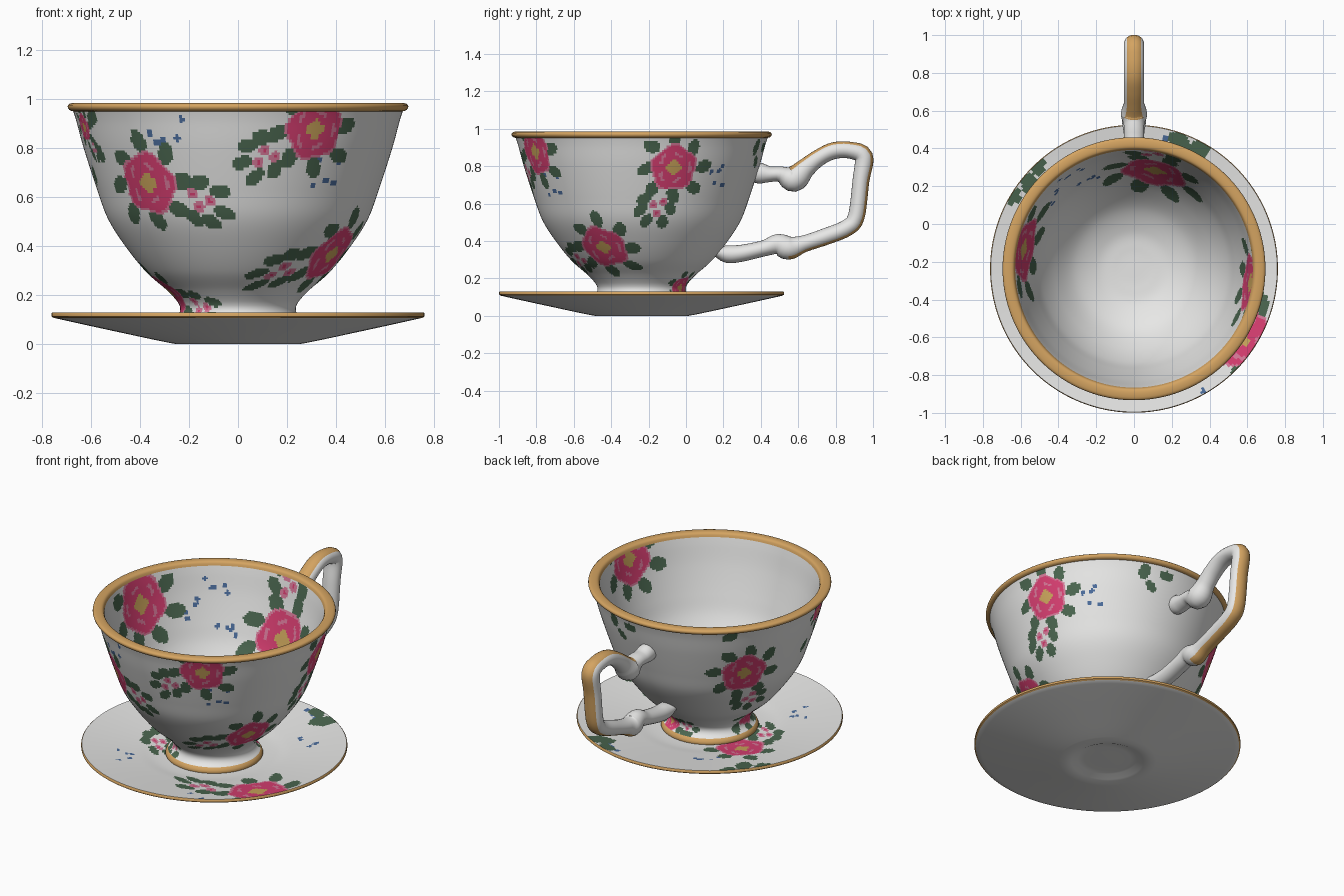
import bpy, bmesh, math, random
from math import sin, cos, atan2, hypot, radians, pi

cube = bpy.data.objects.get("Cube")
if cube:
    bpy.data.objects.remove(cube, do_unlink=True)
random.seed(4)
AXIS_Y = -0.237

# Colours
PALETTE = {
    "white_glaze": (0.83, 0.83, 0.82),
    "gold_trim": (0.66, 0.37, 0.12),
    "deep_pink": (0.70, 0.05, 0.17),
    "light_pink": (0.70, 0.20, 0.33),
    "leaf_green": (0.07, 0.135, 0.08),
    "pollen_yellow": (0.62, 0.39, 0.11),
    "dot_blue": (0.07, 0.15, 0.33),
}
WHITE, GOLD, DEEP, LIGHT, GREEN, YELLOW, BLUE = range(len(PALETTE))
materials = []
for label, rgb in PALETTE.items():
    mat = bpy.data.materials.new(label)
    mat.use_nodes = True
    mat.diffuse_color = (*rgb, 1)
    shader = mat.node_tree.nodes["Principled BSDF"]
    shader.inputs["Base Color"].default_value = (*rgb, 1)
    shader.inputs["Roughness"].default_value = 0.4
    materials.append(mat)


def smooth_path(points, step):
    """Catmull-Rom path through points, sampled about every step."""
    path = []
    ends = [points[0]] + list(points) + [points[-1]]
    for a, b, c, d in zip(ends, ends[1:], ends[2:], ends[3:]):
        n = max(1, math.ceil(math.dist(b, c) / step))
        for k in range(n):
            t = k / n
            path.append(tuple(
                q + t * ((r - p) + t * ((2 * p - 5 * q + 4 * r - s) + t * (3 * q - p - 3 * r + s))) / 2
                for p, q, r, s in zip(a, b, c, d)))
    return path + [tuple(points[-1])]


def grid_object(name, rings, colour, capped=False):
    """Skin closed rings of points; colour(i, j) picks the material."""
    bm = bmesh.new()
    rows = [[bm.verts.new(p) for p in ring] for ring in rings]
    count = len(rows[0])
    for i, (low, high) in enumerate(zip(rows, rows[1:])):
        for j in range(count):
            k = (j + 1) % count
            bm.faces.new((low[j], low[k], high[k], high[j])).material_index = colour(i, j)
    if capped:
        bm.faces.new(rows[0][::-1])
        bm.faces.new(rows[-1])
        bmesh.ops.recalc_face_normals(bm, faces=bm.faces)
    bmesh.ops.remove_doubles(bm, verts=bm.verts, dist=1e-5)
    mesh = bpy.data.meshes.new(name)
    bm.to_mesh(mesh)
    bm.free()
    for mat in materials:
        mesh.materials.append(mat)
    obj = bpy.data.objects.new(name, mesh)
    bpy.context.collection.objects.link(obj)
    bpy.ops.object.select_all(action='DESELECT')
    obj.select_set(True)
    bpy.context.view_layer.objects.active = obj
    bpy.ops.object.shade_smooth_by_angle(angle=radians(50))


def in_leaf(u, v, x, y, turn, length, width):
    du, dv = u - x, v - y
    along = du * cos(turn) + dv * sin(turn)
    across = dv * cos(turn) - du * sin(turn)
    return abs(along) < length and abs(across) < width * (1 - (along / length) ** 2) ** 0.6


BUDS = [(1.5, 0.2), (1.75, -0.15), (2.05, 0.15)]
SPRAY_LEAVES = [(1.65, -0.6), (2.15, -0.55), (2.5, -0.1), (2.3, 0.55), (1.65, 0.6)]


def bloom(u, v, aim):
    """Colour of a rose with leaves and a spray of buds, in units of its radius."""
    d, a = hypot(u, v), atan2(v, u)
    edge = 0.98 + 0.06 * cos(5 * a + aim)
    if d < 0.3 + 0.05 * cos(4 * a):
        return YELLOW
    if d < edge:
        vein = abs(d - 0.62 - 0.08 * cos(3 * a)) < 0.06 and cos(5 * a) > 0
        return LIGHT if vein or d > 0.92 * edge else DEEP
    for k in range(8):
        turn = aim + (k + 0.5) * pi / 4
        reach = 1.18 + 0.08 * (k % 3)
        if in_leaf(u, v, reach * cos(turn), reach * sin(turn), turn + 0.35, 0.38, 0.26):
            return GREEN
    x, y = u * cos(aim) + v * sin(aim), v * cos(aim) - u * sin(aim)
    for bx, by in BUDS:
        near = hypot(x - bx, y - by)
        if near < 0.18:
            return DEEP if near < 0.06 else LIGHT
    for lx, ly in SPRAY_LEAVES:
        if in_leaf(x, y, lx, ly, atan2(ly, lx - 1), 0.33, 0.23):
            return GREEN
    return WHITE


def lathe(name, profile, step=0.05, sides=96, base=None, flowers=(), leaves=(), dots=(), key=1):
    """Turn (radius, height) points round the cup axis and paint flowers by rule.

    Flowers are (degrees, place along key axis, radius, spray degrees);
    leaves are (degrees, place, half length, direction degrees)."""
    path = smooth_path(profile, step)
    run = [0.0]
    for p, q in zip(path, path[1:]):
        run.append(run[-1] + math.dist(p, q))

    def along(place):
        return run[min(range(len(path)), key=lambda i: abs(path[i][key] - place))]

    def located(marks):
        return [(radians(a), along(p), size, radians(aim)) for a, p, size, aim in marks]

    roses, sprigs = located(flowers), located(leaves)
    specks = [(radians(a + random.uniform(-8, 8)), along(p) + random.uniform(-0.07, 0.07))
              for a, p in dots for _ in range(5)]

    def colour(i, j):
        r, z = [(m + n) / 2 for m, n in zip(path[i], path[i + 1])]
        if base and base(r, z):
            return GOLD
        s, phi = (run[i] + run[i + 1]) / 2, (j + 0.5) * 2 * pi / sides

        def gap(a):
            return ((phi - a + pi) % (2 * pi) - pi) * r

        for a, place, size, aim in roses:
            u, v = gap(a) / size, (s - place) / size
            if hypot(u, v) < 3:
                found = bloom(u, v, aim)
                if found != WHITE:
                    return found
        for a, place, size, turn in sprigs:
            if in_leaf(gap(a), s - place, 0, 0, turn, size, 0.65 * size):
                return GREEN
        for a, place in specks:
            if hypot(gap(a), s - place) < 0.014:
                return BLUE
        return WHITE

    turns = [j * 2 * pi / sides for j in range(sides)]
    rings = [[(r * sin(t), AXIS_Y - r * cos(t), z) for t in turns] for r, z in path]
    grid_object(name, rings, colour)


# Cup: outside from the foot upward, inside from the rim downward
lathe("cup_outside",
      [(0.24, 0.07), (0.278, 0.07), (0.272, 0.095), (0.248, 0.115), (0.236, 0.14), (0.245, 0.17),
       (0.29, 0.22), (0.375, 0.295), (0.46, 0.4), (0.53, 0.51), (0.575, 0.63), (0.63, 0.8),
       (0.66, 0.91), (0.675, 0.957)],
      step=0.011, sides=340, base=lambda r, z: z < 0.1,
      flowers=[(-39, 0.66, 0.135, -20), (29, 0.88, 0.13, 208), (62, 0.365, 0.135, 200),
               (106, 0.79, 0.13, -110), (-125, 0.65, 0.137, -75), (-81, 0.21, 0.105, -25),
               (150, 0.15, 0.075, 0), (-74, 0.89, 0.06, -60)],
      leaves=[(-64, 0.92, 0.05, 30), (-65, 0.78, 0.05, 120), (-135, 0.92, 0.05, 20),
              (-80, 0.69, 0.045, 60), (159, 0.9, 0.05, 70), (171, 0.9, 0.045, 0),
              (163, 0.83, 0.04, -40)],
      dots=[(-27, 0.88), (37, 0.7), (130, 0.75)])
lathe("cup_inside",
      [(0.632, 0.965), (0.62, 0.92), (0.59, 0.8), (0.54, 0.64), (0.495, 0.52), (0.42, 0.4),
       (0.32, 0.295), (0.2, 0.235), (0.1, 0.22), (0, 0.218)],
      step=0.012, sides=320,
      flowers=[(168, 0.62, 0.18, -85), (-100, 0.81, 0.175, -90), (83, 0.92, 0.155, -90)],
      dots=[(-135, 0.72), (-145, 0.82), (-155, 0.58)])

# Rolled rim
lathe("gold_rim",
      [(0.667, 0.95), (0.688, 0.956), (0.696, 0.97), (0.688, 0.982), (0.66, 0.986),
       (0.638, 0.98), (0.629, 0.96)],
      step=0.01, sides=160, base=lambda r, z: True)

# Saucer: underside with gold edge, then painted top
lathe("saucer_underside",
      [(0, 0.02), (0.17, 0.02), (0.205, 0.004), (0.25, 0), (0.5, 0.052), (0.754, 0.108),
       (0.762, 0.114), (0.762, 0.126), (0.758, 0.13)],
      sides=160, base=lambda r, z: r > 0.757)
lathe("saucer_top", [(0.758, 0.13), (0.7, 0.122), (0.45, 0.088), (0.3, 0.07), (0, 0.07)],
      step=0.014, sides=320, key=0,
      flowers=[(57, 0.67, 0.17, 150), (-117, 0.4, 0.14, 10)],
      leaves=[(152, 0.71, 0.085, 60), (161, 0.73, 0.06, 0), (-129, 0.71, 0.075, 70),
              (-121, 0.74, 0.05, 0), (-137, 0.74, 0.05, 20)],
      dots=[(-45, 0.52), (135, 0.58), (159, 0.74), (25, 0.72), (-147, 0.48)])

# Handle: (y, z, half thickness) from the upper joint round to the lower joint
handle_path = smooth_path(
    [(0.36, 0.765, 0.05), (0.4, 0.762, 0.055), (0.45, 0.757, 0.042), (0.505, 0.757, 0.042),
     (0.575, 0.732, 0.07), (0.64, 0.79, 0.053), (0.71, 0.845, 0.045), (0.79, 0.883, 0.045),
     (0.88, 0.885, 0.045), (0.95, 0.85, 0.05), (0.935, 0.72, 0.045), (0.91, 0.53, 0.045),
     (0.86, 0.47, 0.045), (0.75, 0.425, 0.045), (0.63, 0.385, 0.045), (0.55, 0.363, 0.063),
     (0.49, 0.383, 0.055), (0.42, 0.362, 0.043), (0.3, 0.335, 0.045), (0.22, 0.33, 0.047),
     (0.165, 0.345, 0.03)], 0.02)
SIDES = 24
handle_rings = []
for i, (y, z, thick) in enumerate(handle_path):
    before, after = handle_path[max(i - 1, 0)], handle_path[min(i + 1, len(handle_path) - 1)]
    ty, tz = after[0] - before[0], after[1] - before[1]
    size = hypot(ty, tz)
    ny, nz = -tz / size, ty / size
    wide = max(0.054, thick)
    handle_rings.append([
        (wide * sin(t), y + thick * cos(t) * ny, z + thick * cos(t) * nz)
        for t in (j * 2 * pi / SIDES for j in range(SIDES))])


def handle_colour(i, j):
    outer = cos((j + 0.5) * 2 * pi / SIDES) > 0.72
    return GOLD if outer and handle_path[i][0] > 0.56 else WHITE


grid_object("handle", handle_rings, handle_colour, capped=True)
